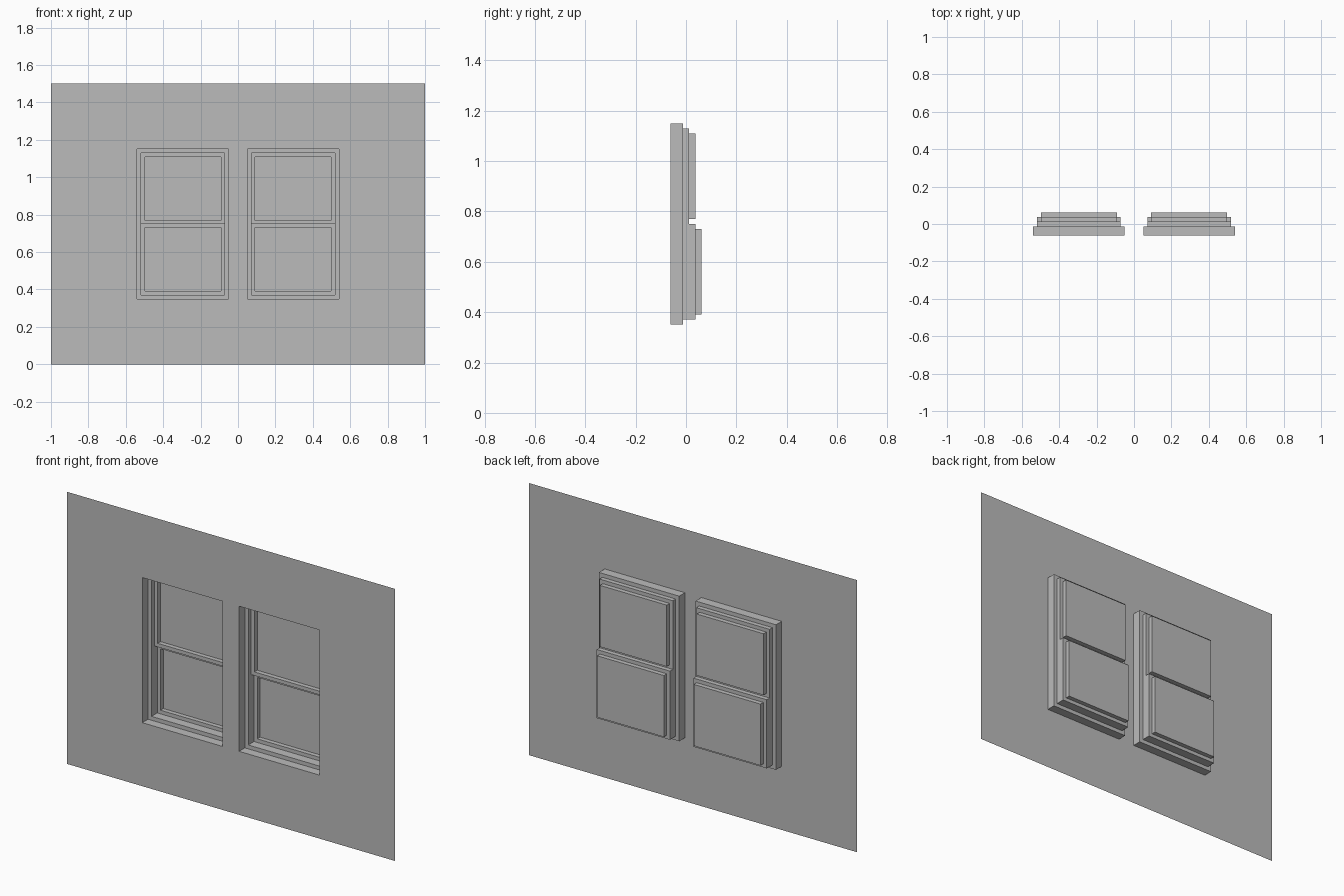
import bpy
import bmesh
from mathutils import Vector

cube = bpy.data.objects.get("Cube")
if cube:
    bpy.data.objects.remove(cube, do_unlink=True)

# One plain grey for the whole wall
grey = bpy.data.materials.new("plain_grey")
grey.use_nodes = True
colour = (0.5, 0.5, 0.5, 1)
grey.diffuse_color = colour
grey.node_tree.nodes["Principled BSDF"].inputs["Base Color"].default_value = colour

WALL_Y = -0.0625
STEP = 0.025
bm = bmesh.new()


def recess(face, depth):
    """Push a face straight back, leaving side walls around it."""
    bmesh.ops.inset_individual(bm, faces=[face], thickness=0)
    bmesh.ops.translate(bm, verts=face.verts, vec=(0, depth, 0))


def frame(face, width):
    """Leave a flat border around a face."""
    bmesh.ops.inset_individual(bm, faces=[face], thickness=width, use_even_offset=True)


# Wall sheet, cut into cells around the two window openings
xs = (-1, -0.54, -0.05, 0.05, 0.54, 1)
zs = (0, 0.35, 1.15, 1.5)
grid = [[bm.verts.new((x, WALL_Y, z)) for x in xs] for z in zs]
openings = []
for row in range(len(zs) - 1):
    for col in range(len(xs) - 1):
        cell = bm.faces.new((grid[row][col], grid[row][col + 1],
                             grid[row + 1][col + 1], grid[row + 1][col]))
        if row == 1 and col in (1, 3):
            openings.append(cell)
bm.normal_update()

for opening in openings:
    # Outer casing, then the sash track behind it
    recess(opening, 2 * STEP)
    frame(opening, 0.0215)
    recess(opening, STEP)

    # Split into upper and lower sashes
    centre = opening.calc_center_median()
    cut = bmesh.ops.bisect_plane(
        bm, geom=[opening, *opening.edges, *opening.verts],
        plane_co=centre, plane_no=Vector((0, 0, 1)))
    sashes = [g for g in cut["geom"] if isinstance(g, bmesh.types.BMFace)]
    bm.normal_update()

    # The lower sash sits one step deeper; each sash holds a sunken pane
    for sash in sashes:
        if sash.calc_center_median().z < centre.z:
            recess(sash, STEP)
        frame(sash, 0.02)
        recess(sash, STEP)

bm.normal_update()
mesh = bpy.data.meshes.new("wall_with_windows")
bm.to_mesh(mesh)
bm.free()
mesh.materials.append(grey)
wall = bpy.data.objects.new("wall_with_windows", mesh)
bpy.context.collection.objects.link(wall)
